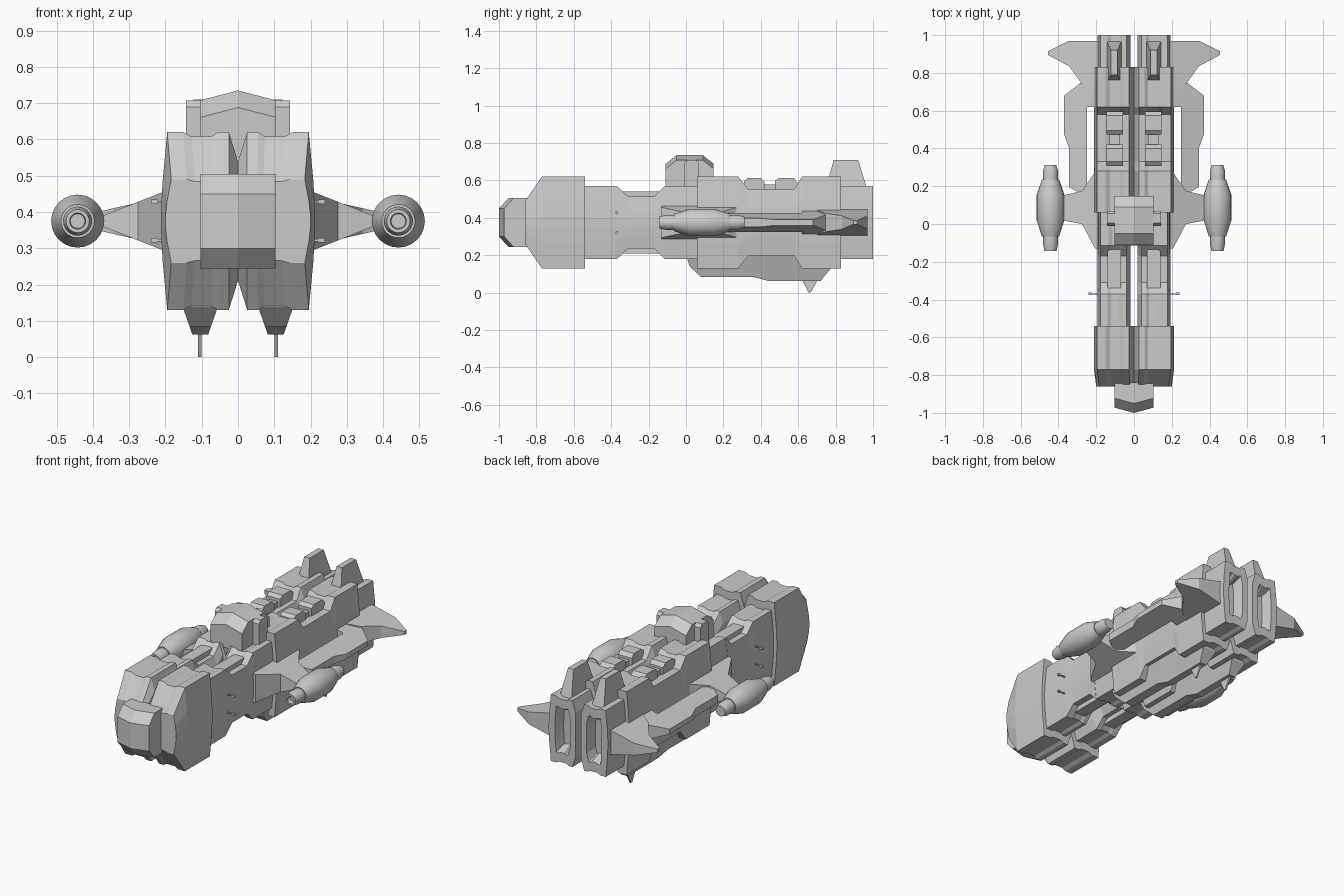
import bpy, bmesh, math

if "Cube" in bpy.data.objects:
    bpy.data.objects.remove(bpy.data.objects["Cube"])

MID = 0.375  # height of the hull axis


def loft(name, rings, mirror=True, smooth=False):
    """Skin a list of equal-length closed rings and cap both ends."""
    bm = bmesh.new()
    vs = [[bm.verts.new(p) for p in r] for r in rings]
    n = len(vs[0])
    for a, b in zip(vs, vs[1:]):
        for i in range(n):
            j = (i + 1) % n
            bm.faces.new((a[i], a[j], b[j], b[i]))
    bm.faces.new(vs[0])
    bm.faces.new(vs[-1])
    bmesh.ops.recalc_face_normals(bm, faces=bm.faces)
    me = bpy.data.meshes.new(name)
    bm.to_mesh(me)
    bm.free()
    ob = bpy.data.objects.new(name, me)
    bpy.context.collection.objects.link(ob)
    if mirror:
        m = ob.modifiers.new("mirror", 'MIRROR')
        m.use_mirror_merge = False
    if smooth:
        bpy.context.view_layer.objects.active = ob
        ob.select_set(True)
        bpy.ops.object.shade_smooth_by_angle(angle=math.radians(25))
        ob.select_set(False)
    return ob


def box(name, x0, x1, y0, y1, z0, z1, mirror=True):
    return loft(name, [[(x0, y, z0), (x1, y, z0), (x1, y, z1), (x0, y, z1)]
                       for y in (y0, y1)], mirror)


def side_prism(name, prof, cx, width):
    """Extrude a (y, z) profile about x = cx; width(z) is the half width."""
    return loft(name, [[(cx + s * width(z), y, z) for y, z in prof] for s in (-1, 1)])


def wing(name, outline, x0, t0, x1, t1):
    """Plan-view (x, y) outline whose half thickness tapers from x0 to x1."""
    t = lambda x: t0 + (t1 - t0) * (x - x0) / (x1 - x0)
    return loft(name, [[(x, y, MID + s * t(x)) for x, y in outline] for s in (-1, 1)])


# Twin hull: one grooved cross-section scaled along y
half = [(0, .67), (.12, 1), (.26, 1), (.35, .95), (.6, .95), (.71, 1),
        (.92, 1), (.98, .45), (1, .12)]
section = half + [(u, -v) for u, v in reversed(half)]


def hull(name, stations):
    loft(name, [[(a + u * (b - a), y, MID + v * h) for u, v in section]
                for y, h, a, b in stations])


hull("head_block", [(-.86, .115, 0, .2), (-.77, .245, 0, .212), (-.54, .245, 0, .212)])
hull("neck", [(-.55, .195, .018, .192), (-.37, .195, .018, .192), (-.31, .14, .018, .192),
              (-.17, .14, .018, .192), (-.115, .195, .018, .192), (-.114, .195, 0, .192),
              (.07, .195, 0, .192)])
hull("rear_body", [(.06, .245, 0, .212), (.28, .245, 0, .212), (.33, .18, 0, .212),
                   (.58, .18, 0, .212), (.62, .245, 0, .212), (.83, .245, 0, .212)])
hull("tail_engine", [(.82, .195, .018, .192), (1, .195, .018, .192),
                     (1, .135, .055, .152), (.94, .105, .07, .137)])

# Nose with a slightly pointed front
nose = [(-.84, .505), (-.95, .505), (-1, .45), (-1, .3), (-.95, .245), (-.84, .245)]
loft("nose", [[(x, y + (.27 * abs(x) if y < -.9 else 0), z) for y, z in nose]
              for x in (-.103, 0, .103)], mirror=False)

# Bridge with a ridged roof and side plates
bridge = [(-.11, .55), (-.11, .688), (-.05, .735), (.09, .735), (.147, .69), (.147, .55)]
loft("bridge", [[(x, y, z - (.26 * abs(x) if z > .6 else 0)) for y, z in bridge]
                for x in (-.103, 0, .103)], mirror=False)
side_prism("bridge_side_plate", [(-.01, .55), (-.01, .69), (.005, .708), (.055, .708),
                                 (.07, .69), (.07, .55)], .119, lambda z: .024)

# Rails in the neck recess and equipment in the rear recess
box("neck_rail", .07, .14, -.34, -.13, .208, .542)
for i, (a, b) in enumerate(((.31, .42), (.475, .595))):
    side_prism(f"deck_box_{i}", [(a, .53), (a, .597), (a + .02, .613), (b - .02, .613),
                                 (b, .592), (b, .53)], .102, lambda z: .044)
box("deck_pipe", .075, .13, .4, .5, .53, .578)

# Keels, spikes and tail fins
side_prism("keel", [(0, .2), (.02, .14), (.08, .084), (.36, .084), (.44, .063),
                    (.72, .063), (.775, .13), (.79, .21)],
           .104, lambda z: .022 + (z - .063) * .35)
side_prism("belly_spike", [(.615, .08), (.625, .06), (.655, 0), (.667, 0), (.7, .06), (.705, .08)],
           .105, lambda z: .005)
side_prism("tail_fin", [(.745, .55), (.79, .71), (.92, .71), (.97, .55)],
           .105, lambda z: .04 - (z - .55) * .14)

# Side wings
wing("pod_wing", [(.19, -.13), (.206, -.13), (.275, 0), (.38, .02), (.38, .15),
                  (.275, .175), (.206, .275), (.19, .275)], .2, .083, .38, .012)
wing("side_arm", [(.25, .2), (.265, .14), (.29, .165), (.343, .195), (.343, .4), (.37, .475),
                  (.37, .68), (.285, .745), (.19, .78), (.19, .62), (.25, .62)],
     .2, .065, .37, .015)
wing("stabiliser", [(.18, .7), (.21, .7), (.275, .74), (.343, .835), (.455, .895),
                    (.455, .915), (.343, .97), (.18, .97)], .2, .068, .455, .01)

# Pods turned about a y axis
pod = [(-.115, .02), (-.142, .022), (-.142, .032), (-.105, .04), (-.065, .04), (-.065, .046),
       (.02, .073), (.155, .073), (.235, .046), (.235, .04), (.28, .04), (.313, .03)]
N = 24
loft("pod", [[(.442 + r * math.cos(2 * math.pi * k / N), y, MID + r * math.sin(2 * math.pi * k / N))
              for k in range(N)] for y, r in pod], smooth=True)

# Small antennas on the neck
for i, z in enumerate((.322, .428)):
    box(f"antenna_{i}", .18, .24, -.373, -.367, z - .003, z + .003)
    box(f"antenna_tip_{i}", .222, .24, -.377, -.363, z - .006, z + .006)
